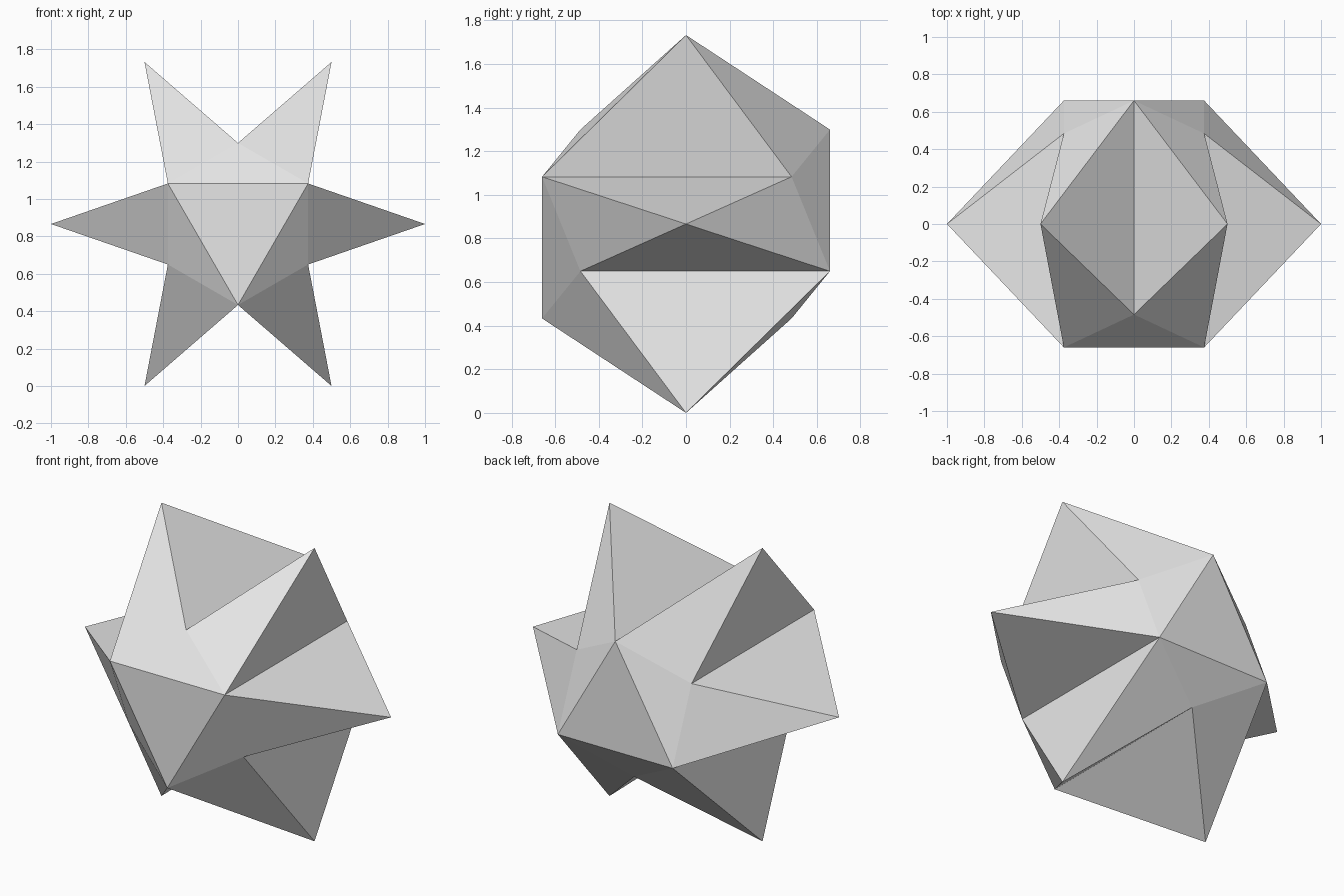
import bpy
import bmesh
from math import sin, cos, radians, sqrt

cube = bpy.data.objects.get("Cube")
if cube:
    bpy.data.objects.remove(cube, do_unlink=True)

grey = bpy.data.materials.new("light_grey")
grey.use_nodes = True
colour = (0.8, 0.8, 0.8, 1)
grey.diffuse_color = colour
grey.node_tree.nodes["Principled BSDF"].inputs["Base Color"].default_value = colour

CENTRE_Z = sqrt(3) / 2
VALLEY_RADIUS = sqrt(3) / 4
FAR, NEAR = 0.66, 0.484


def ring_point(bm, radius, angle, y):
    a = radians(angle)
    return bm.verts.new((radius * cos(a), y, CENTRE_Z + radius * sin(a)))


bm = bmesh.new()

# Six spike tips, and front and back valley corners that alternate in depth
tips = [ring_point(bm, 1, 60 * k, 0) for k in range(6)]
front = [ring_point(bm, VALLEY_RADIUS, 60 * k + 30, -NEAR if k % 2 else -FAR)
         for k in range(6)]
back = [ring_point(bm, VALLEY_RADIUS, 60 * k + 30, FAR if k % 2 else NEAR)
        for k in range(6)]

# Each spike is a four-sided pyramid between two valleys
for k, tip in enumerate(tips):
    base = [front[k - 1], front[k], back[k], back[k - 1]]
    for i in range(4):
        bm.faces.new((tip, base[i - 1], base[i]))

# Front and back caps: a flat triangle with three sloping triangles around it
for ring, start in ((front, 0), (back, 1)):
    bm.faces.new([ring[k] for k in range(start, 6, 2)])
    for k in range(start, 6, 2):
        bm.faces.new((ring[k], ring[(k + 1) % 6], ring[(k + 2) % 6]))

bmesh.ops.recalc_face_normals(bm, faces=bm.faces)
mesh = bpy.data.meshes.new("spiked_star")
bm.to_mesh(mesh)
bm.free()
mesh.materials.append(grey)
star = bpy.data.objects.new("spiked_star", mesh)
bpy.context.collection.objects.link(star)
